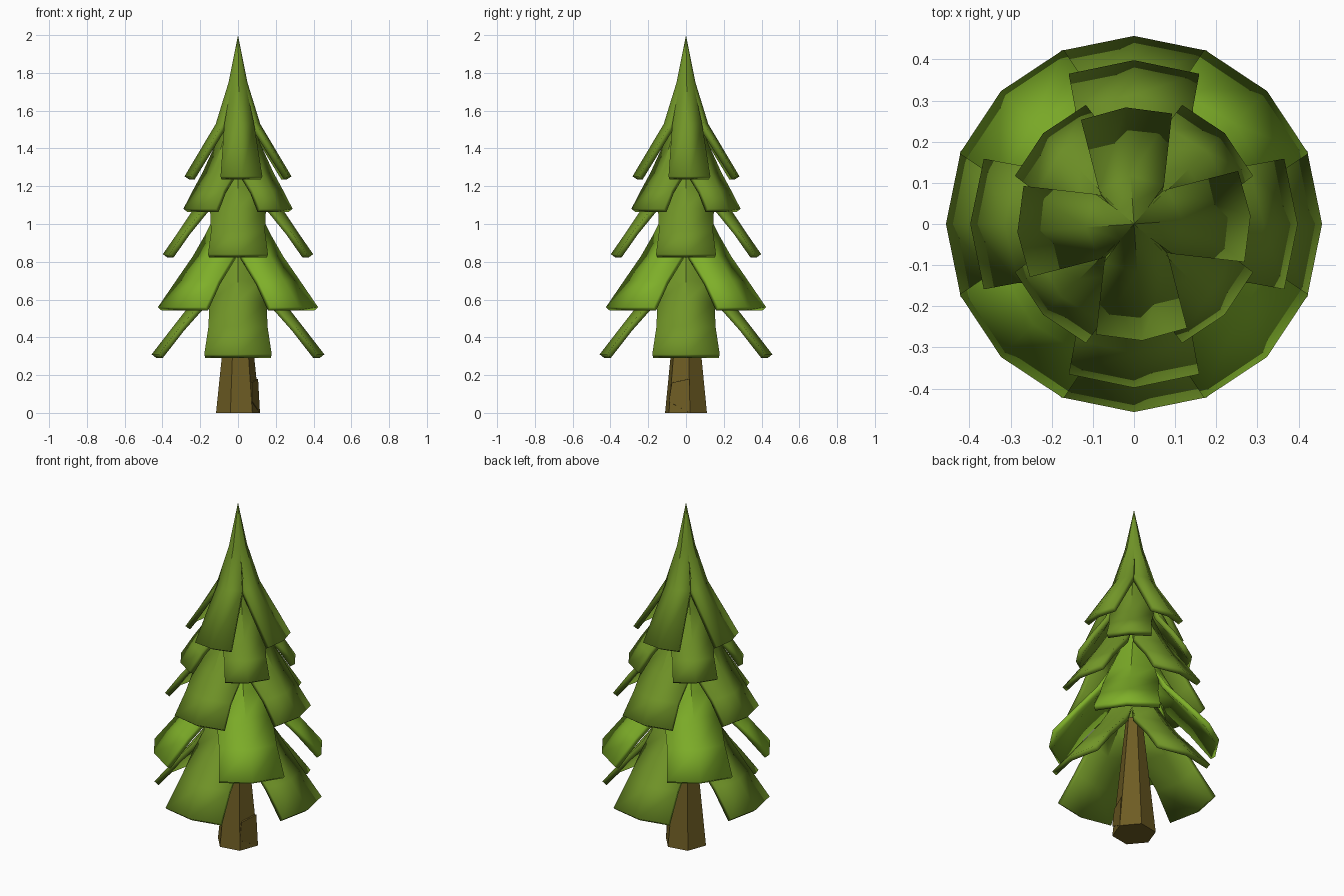
import bpy, bmesh, math

if "Cube" in bpy.data.objects:
    bpy.data.objects.remove(bpy.data.objects["Cube"])


def material(name, rgb):
    m = bpy.data.materials.new(name)
    m.diffuse_color = (*rgb, 1)
    m.use_nodes = True
    m.node_tree.nodes["Principled BSDF"].inputs["Base Color"].default_value = m.diffuse_color
    return m


OLIVE = material("olive green", (0.165, 0.30, 0.021))
BRIGHT = material("bright green", (0.21, 0.43, 0.022))
BARK = material("bark brown", (0.155, 0.108, 0.017))


def finish(name, bm, mat):
    me = bpy.data.meshes.new(name)
    bm.to_mesh(me)
    bm.free()
    me.materials.append(mat)
    ob = bpy.data.objects.new(name, me)
    bpy.context.collection.objects.link(ob)
    return ob


def polar(r, deg, z):
    a = math.radians(deg)
    return (r * math.cos(a), r * math.sin(a), z)


def tier(name, profile, turn, mat):
    """Four drooping leaves merging into one cone; profile = (radius, height, half angle)."""
    bm = bmesh.new()
    for k in range(4):
        mid = turn + 90 * k
        rows = [[bm.verts.new(polar(r, mid + s * h, z)) for s in (-1, 0, 1)]
                for r, z, h in profile[:-1]]
        tip = bm.verts.new((0, 0, profile[-1][1]))
        for lo, hi in zip(rows, rows[1:]):
            for i in (0, 1):
                bm.faces.new((lo[i], lo[i + 1], hi[i + 1], hi[i]))
        for i in (0, 1):
            bm.faces.new((rows[-1][i], rows[-1][i + 1], tip))
    bmesh.ops.remove_doubles(bm, verts=bm.verts[:], dist=0.0005)
    ob = finish(name, bm, mat)
    sol = ob.modifiers.new("thickness", 'SOLIDIFY')
    sol.thickness = 0.03
    sol.offset = -1
    return ob


# foliage tiers, bottom to top, alternating between axes and diagonals
tier("foliage_tier_1", [(0.457, 0.31, 23), (0.345, 0.455, 27), (0.24, 0.59, 39),
                        (0.17, 0.70, 45), (0, 1.0, 45)], 0, OLIVE)
tier("foliage_tier_2", [(0.457, 0.56, 23), (0.345, 0.70, 27), (0.24, 0.83, 39),
                        (0.17, 0.95, 45), (0, 1.3, 45)], 45, BRIGHT)
tier("foliage_tier_3", [(0.398, 0.84, 23.5), (0.315, 0.96, 27), (0.235, 1.08, 39),
                        (0.16, 1.2, 45), (0, 1.55, 45)], 0, OLIVE)
tier("foliage_tier_4", [(0.312, 1.08, 23), (0.25, 1.18, 27), (0.19, 1.27, 39),
                        (0.12, 1.42, 45), (0, 1.75, 45)], 45, OLIVE)
tier("foliage_top", [(0.284, 1.252, 23), (0.118, 1.53, 42), (0.05, 1.75, 45),
                     (0, 2.0, 45)], 4, OLIVE)


def hull(name, points, mat):
    bm = bmesh.new()
    for p in points:
        bm.verts.new(p)
    bmesh.ops.convex_hull(bm, input=bm.verts[:])
    bmesh.ops.dissolve_limit(bm, angle_limit=0.02, verts=bm.verts[:], edges=bm.edges[:])
    return finish(name, bm, mat)


# tapered six-sided trunk
angles = [10 + 60 * i for i in range(6)]
hull("trunk", [polar(r, a, z) for r, z in ((0.118, 0), (0.045, 0.7)) for a in angles], BARK)

# raised slab of bark on the right side of the trunk
hull("bark_slab", [polar(0.118, 10, 0), polar(0.108, 10, 0.18), polar(0.106, -45, 0.16),
                   polar(0.118, -50, 0.06), polar(0.05, 10, 0.0), polar(0.05, 10, 0.18),
                   polar(0.05, -50, 0.1)], BARK)

# smooth the leaves sideways, keep rims and trunk edges sharp
bpy.ops.object.select_all(action='DESELECT')
for ob in bpy.data.objects:
    if ob.name.startswith("foliage"):
        ob.select_set(True)
        bpy.context.view_layer.objects.active = ob
bpy.ops.object.modifier_apply  # thickness stays live
bpy.ops.object.shade_smooth_by_angle(angle=math.radians(30))
